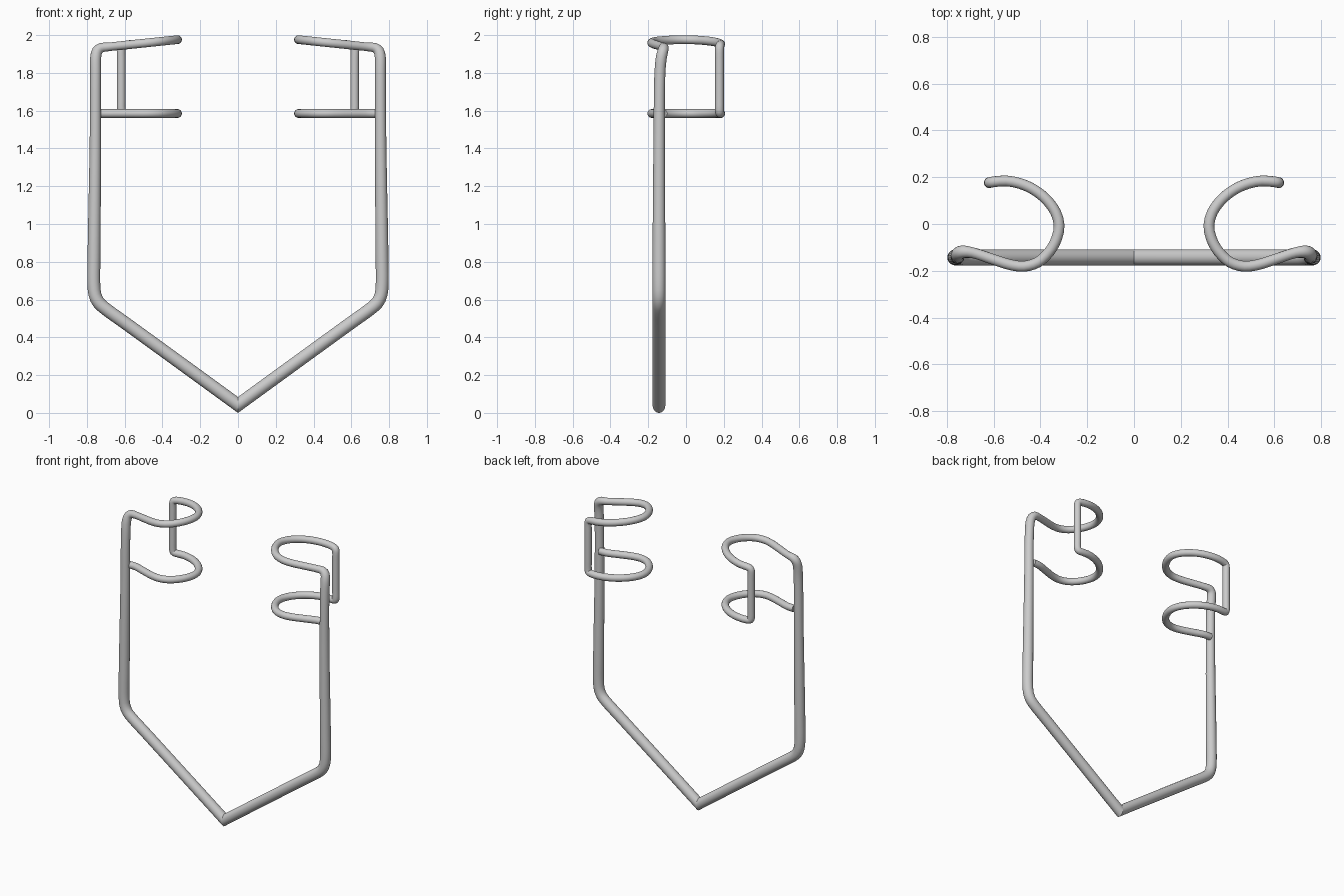
import bpy, bmesh, math
from mathutils import Vector

if "Cube" in bpy.data.objects:
    bpy.data.objects.remove(bpy.data.objects["Cube"])

SIDES = 20


def spline(pts, step=0.02):
    """Centripetal Catmull-Rom through (x, y, z, radius) points."""
    p = [Vector(q) for q in pts]
    p = [2 * p[0] - p[1]] + p + [2 * p[-1] - p[-2]]
    out = []
    for a, b, c, d in zip(p, p[1:], p[2:], p[3:]):
        t0 = 0.0
        t1 = t0 + (b - a).length ** 0.5
        t2 = t1 + (c - b).length ** 0.5
        t3 = t2 + (d - c).length ** 0.5

        def mix(u, v, s, e, t):
            return u * ((e - t) / (e - s)) + v * ((t - s) / (e - s))

        n = max(2, min(10, int((c - b).length / step)))
        for i in range(n):
            t = t1 + (t2 - t1) * i / n
            a1, a2, a3 = mix(a, b, t0, t1, t), mix(b, c, t1, t2, t), mix(c, d, t2, t3, t)
            b1, b2 = mix(a1, a2, t0, t2, t), mix(a2, a3, t1, t3, t)
            out.append(mix(b1, b2, t1, t2, t))
    return out + [p[-2]]


def tube(name, pts):
    """Sweep a round section along pts, mitre the start on x = 0, mirror it."""
    path = spline(pts)
    pos = [q.to_3d() for q in path]
    bm = bmesh.new()
    rings = []
    tan = (pos[1] - pos[0]).normalized()
    side = Vector((0, 1, 0))
    for i, q in enumerate(pos):
        new = (pos[min(i + 1, len(pos) - 1)] - pos[max(i - 1, 0)]).normalized()
        side = tan.rotation_difference(new) @ side
        side = (side - new * side.dot(new)).normalized()
        tan = new
        up = tan.cross(side)
        ring = []
        for k in range(SIDES):
            ang = 2 * math.pi * k / SIDES
            co = q + (side * math.cos(ang) + up * math.sin(ang)) * path[i][3]
            if i == 0:
                co -= tan * (co.x / tan.x)
            ring.append(bm.verts.new(co))
        rings.append(ring)
    for r, s in zip(rings, rings[1:]):
        for k in range(SIDES):
            m = (k + 1) % SIDES
            bm.faces.new((r[k], r[m], s[m], s[k]))
    bm.faces.new(rings[-1])
    bmesh.ops.recalc_face_normals(bm, faces=bm.faces)
    mesh = bpy.data.meshes.new(name)
    bm.to_mesh(mesh)
    bm.free()
    ob = bpy.data.objects.new(name, mesh)
    bpy.context.collection.objects.link(ob)
    bpy.context.view_layer.objects.active = ob
    ob.select_set(True)
    bpy.ops.object.shade_smooth_by_angle(angle=math.radians(50))
    mod = ob.modifiers.new("mirror", 'MIRROR')
    mod.use_mirror_merge = False
    return ob


# V-shaped base and side post, up to the top bend
R, W = 0.034, 0.023
frame = [
    (0, -0.143, 0.042, R), (0.1, -0.143, 0.115, R), (0.6, -0.143, 0.478, R),
    (0.70, -0.143, 0.55, R), (0.737, -0.143, 0.583, R), (0.757, -0.143, 0.625, R),
    (0.763, -0.143, 0.68, R), (0.762, -0.143, 0.85, R), (0.755, -0.142, 1.45, 0.03),
    (0.754, -0.138, 1.80, 0.029), (0.753, -0.13, 1.885, 0.029),
    (0.745, -0.122, 1.917, 0.028), (0.725, -0.118, 1.933, 0.026),
]

# plan outline of the clip loop
loop = [
    (0.69, -0.123), (0.60, -0.152), (0.53, -0.174), (0.47, -0.181), (0.41, -0.163),
    (0.36, -0.116), (0.33, -0.06), (0.32, -0.005), (0.335, 0.05), (0.375, 0.105),
    (0.43, 0.148), (0.49, 0.174), (0.545, 0.184), (0.595, 0.181),
]
upper = [(x, y, 1.976 - 0.105 * (x - 0.32), W) for x, y in loop]
lower = [(x, y, 1.585, W) for x, y in reversed(loop)]

# short upright joining both loops at the back
link = [
    (0.613, 0.178, 1.939, W), (0.618, 0.177, 1.922, W), (0.618, 0.177, 1.88, W),
    (0.618, 0.177, 1.65, W), (0.618, 0.177, 1.608, W), (0.613, 0.178, 1.59, W),
]

tube("bent_wire_frame", frame + upper + link + lower + [(0.735, -0.122, 1.585, W)])
